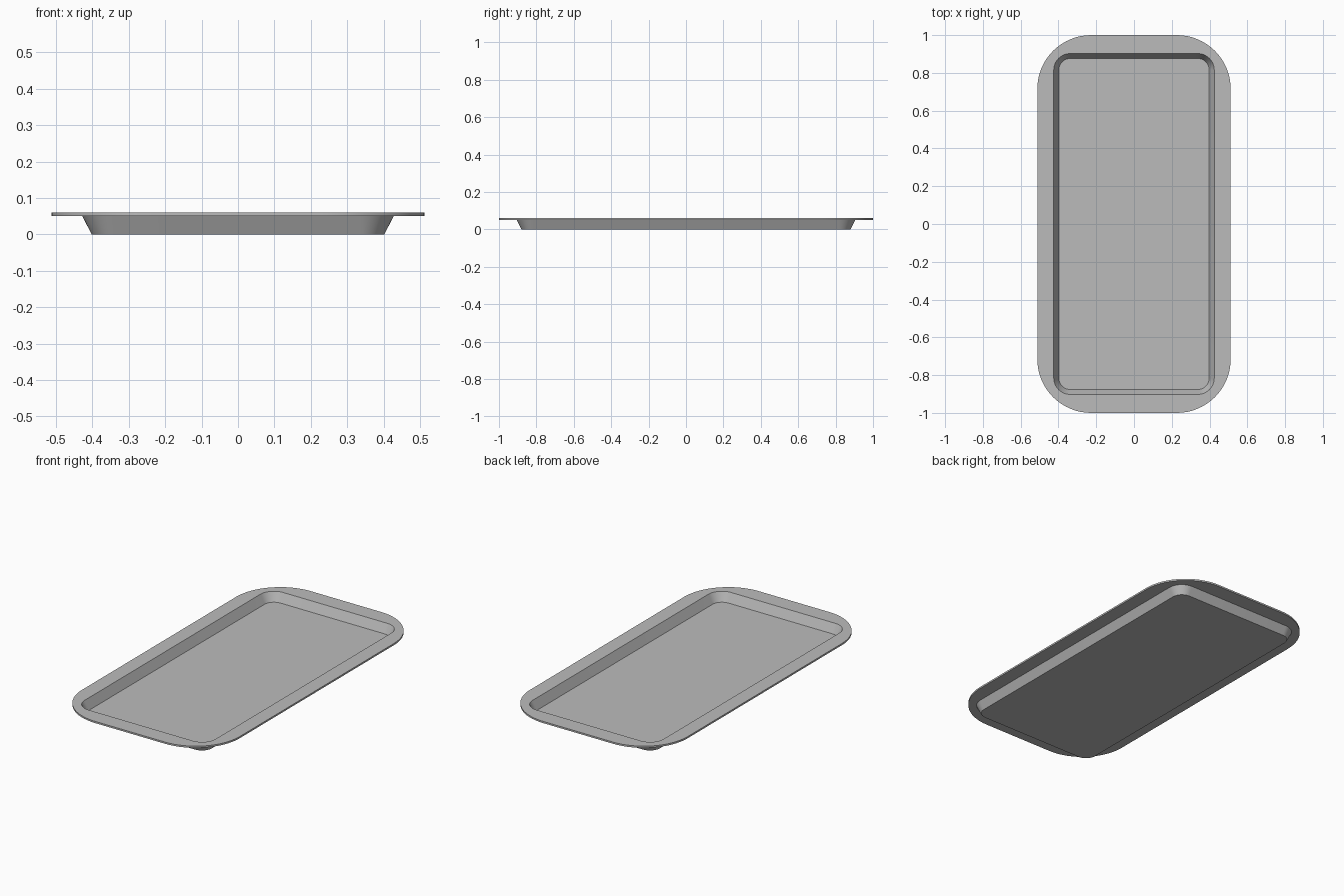
import bpy
import bmesh
from math import cos, sin, pi, radians

cube = bpy.data.objects.get("Cube")
if cube:
    bpy.data.objects.remove(cube, do_unlink=True)

metal = bpy.data.materials.new("grey_metal")
metal.use_nodes = True
grey = (0.5, 0.5, 0.5, 1)
metal.diffuse_color = grey
metal.node_tree.nodes["Principled BSDF"].inputs["Base Color"].default_value = grey

STEPS = 16


def rounded_loop(bm, hx, hy, radius, z):
    """Ring of vertices around a rounded rectangle."""
    ring = []
    for corner, (sx, sy) in enumerate([(1, 1), (-1, 1), (-1, -1), (1, -1)]):
        for i in range(STEPS + 1):
            a = (corner + i / STEPS) * pi / 2
            ring.append(bm.verts.new((sx * (hx - radius) + radius * cos(a),
                                      sy * (hy - radius) + radius * sin(a), z)))
    return ring


# Sections from the inside floor, over the rim, to the underside:
# half width, half length, corner radius, height
sections = [
    (0.398, 0.876, 0.06, 0.008),
    (0.425, 0.902, 0.087, 0.06),
    (0.512, 1.0, 0.285, 0.06),
    (0.512, 1.0, 0.285, 0.05),
    (0.428, 0.905, 0.09, 0.05),
    (0.402, 0.88, 0.064, 0.0),
]

# Tray: skin the sections and cap the inside floor and the base
bm = bmesh.new()
rings = [rounded_loop(bm, *s) for s in sections]
for a, b in zip(rings, rings[1:]):
    for i in range(len(a)):
        j = (i + 1) % len(a)
        bm.faces.new((a[i], a[j], b[j], b[i]))
bm.faces.new(rings[0])
bm.faces.new(rings[-1])
bmesh.ops.recalc_face_normals(bm, faces=bm.faces)

mesh = bpy.data.meshes.new("tray")
bm.to_mesh(mesh)
bm.free()
mesh.materials.append(metal)
tray = bpy.data.objects.new("tray", mesh)
bpy.context.collection.objects.link(tray)

# Smooth corners, crisp rim and floor edges
bpy.ops.object.select_all(action="DESELECT")
tray.select_set(True)
bpy.context.view_layer.objects.active = tray
bpy.ops.object.shade_smooth_by_angle(angle=radians(30))
